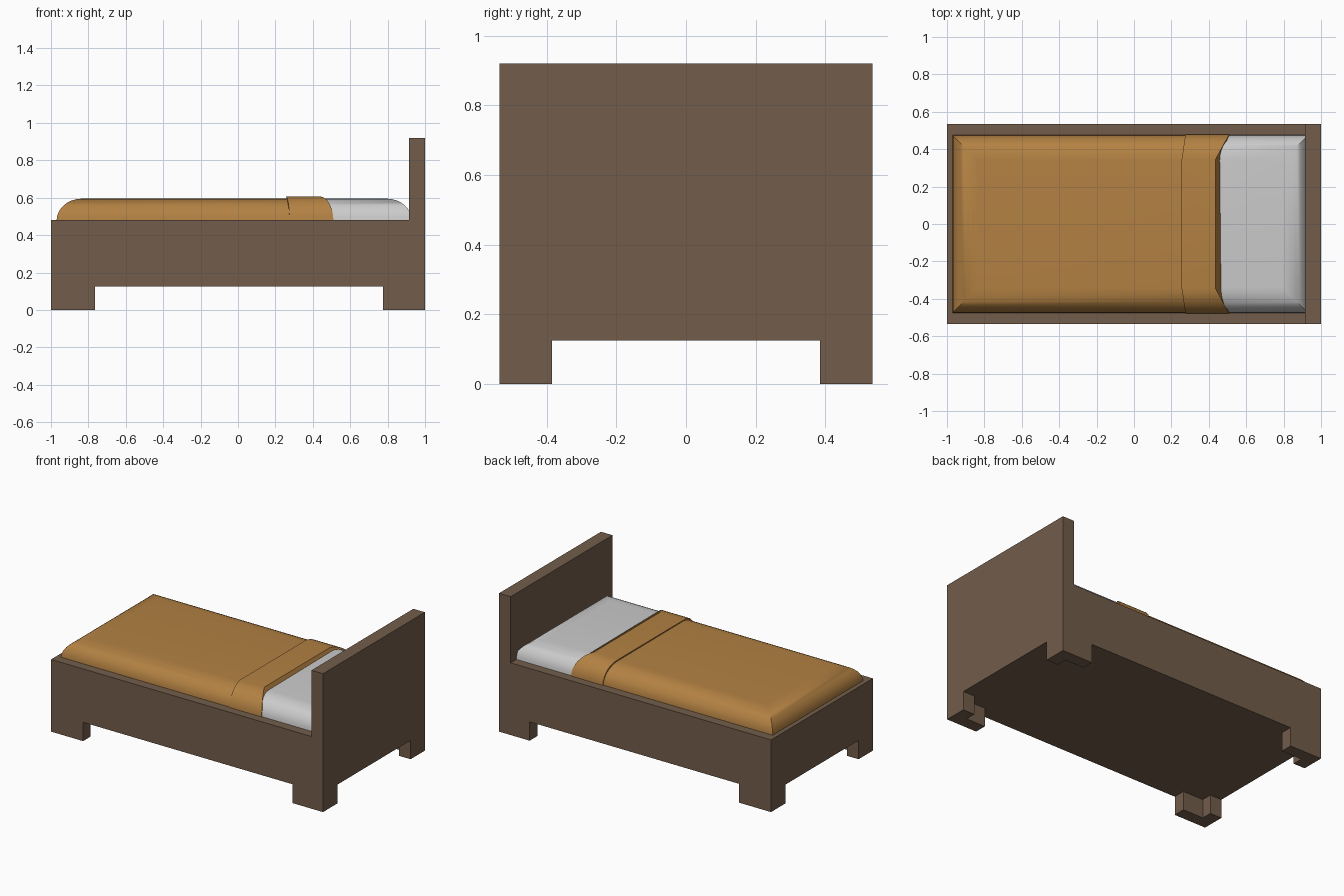
import bpy, bmesh, math
from mathutils import Vector

if "Cube" in bpy.data.objects:
    bpy.data.objects.remove(bpy.data.objects["Cube"])


def material(name, rgb):
    m = bpy.data.materials.new(name)
    m.diffuse_color = (*rgb, 1)
    m.use_nodes = True
    m.node_tree.nodes["Principled BSDF"].inputs["Base Color"].default_value = m.diffuse_color
    return m


WOOD = material("dark wood", (0.17, 0.11, 0.07))
CLOTH = material("ochre cloth", (0.45, 0.22, 0.055))


def finish(bm, name, mat=None, smooth=False):
    bmesh.ops.recalc_face_normals(bm, faces=bm.faces[:])
    mesh = bpy.data.meshes.new(name)
    bm.to_mesh(mesh)
    bm.free()
    ob = bpy.data.objects.new(name, mesh)
    bpy.context.collection.objects.link(ob)
    if mat:
        mesh.materials.append(mat)
    if smooth:
        bpy.ops.object.select_all(action='DESELECT')
        ob.select_set(True)
        bpy.context.view_layer.objects.active = ob
        bpy.ops.object.shade_smooth_by_angle(angle=math.radians(35))
    return ob


def prism(name, points, direction, mat):
    bm = bmesh.new()
    face = bm.faces.new([bm.verts.new(p) for p in points])
    ext = bmesh.ops.extrude_face_region(bm, geom=[face], use_keep_orig=True)
    verts = [v for v in ext["geom"] if isinstance(v, bmesh.types.BMVert)]
    bmesh.ops.translate(bm, verts=verts, vec=Vector(direction))
    return finish(bm, name, mat)


def loft(name, rings, mat=None):
    bm = bmesh.new()
    loops = [[bm.verts.new(p) for p in ring] for ring in rings]
    for a, b in zip(loops, loops[1:]):
        n = len(a)
        for i in range(n):
            j = (i + 1) % n
            bm.faces.new((a[i], a[j], b[j], b[i]))
    bm.faces.new(loops[0])
    bm.faces.new(loops[-1])
    return finish(bm, name, mat, smooth=True)


# Rounded edge: inset from the side and height, bottom to top
W, Z, RUN, RISE, N = 0.475, 0.478, 0.135, 0.117, 8
edge = [(RUN * (1 - math.cos(t)), Z + RISE * math.sin(t))
        for t in (math.pi / 2 * i / N for i in range(N + 1))]


def cushion(name, x0, x1, round_left, round_right, mat=None):
    rings = []
    for d, z in edge:
        a, b, y = x0 + d * round_left, x1 - d * round_right, W - d
        rings.append([(a, -y, z), (b, -y, z), (b, y, z), (a, y, z)])
    return loft(name, rings, mat)


# Bed frame and headboard in one side profile
outline = [(-1, 0.125), (1, 0.125), (1, 0.92), (0.915, 0.92), (0.915, 0.48), (-1, 0.48)]
prism("bed_frame", [(x, -0.535, z) for x, z in outline], (0, 1.07, 0), WOOD)

# Four L-shaped corner legs
for sx, end in ((-1, "foot"), (1, "head")):
    for sy, side in ((-1, "front"), (1, "back")):
        ln = 0.235 if sx < 0 else 0.225
        shape = [(1, 0.535), (1 - ln, 0.535), (1 - ln, 0.455),
                 (0.915, 0.455), (0.915, 0.385), (1, 0.385)]
        prism(f"{end}_{side}_leg", [(sx * x, sy * y, 0) for x, y in shape],
              (0, 0, 0.125), WOOD)

# Sheeted mattress end and blanket
cushion("sheet", 0.35, 0.93, 0, 1)
cushion("blanket", -0.97, 0.35, 1, 0, CLOTH)

# Folded-back blanket strip, flaring towards the sides
half = [(W + 0.005 - d, z + 0.012 * (z - Z) / RISE, 1 - d / RUN) for d, z in edge]
section = half + [(-y, z, f) for y, z, f in reversed(half)]
for_x = lambda base, flare: [(base + flare * f, y, z) for y, z, f in section]
loft("blanket_fold", [for_x(0.255, 0.02), for_x(0.435, 0.075)], CLOTH)
